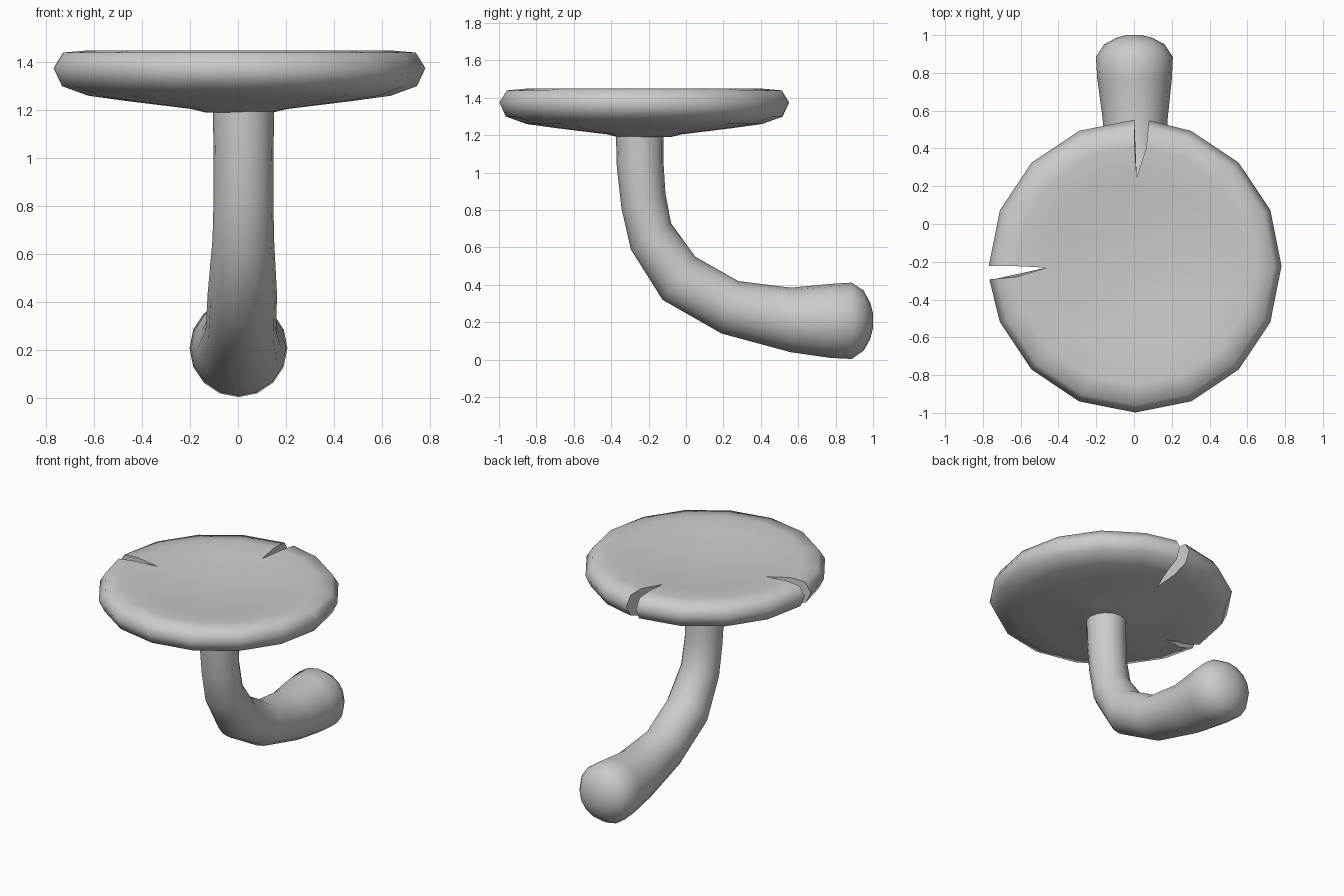
import bpy, bmesh
from math import sin, cos, radians
from mathutils import Vector

if "Cube" in bpy.data.objects:
    bpy.data.objects.remove(bpy.data.objects["Cube"])


def finish(bm, name, angle):
    bmesh.ops.remove_doubles(bm, verts=bm.verts, dist=0.0005)
    bmesh.ops.recalc_face_normals(bm, faces=bm.faces)
    mesh = bpy.data.meshes.new(name)
    bm.to_mesh(mesh)
    bm.free()
    ob = bpy.data.objects.new(name, mesh)
    bpy.context.collection.objects.link(ob)
    bpy.ops.object.select_all(action='DESELECT')
    ob.select_set(True)
    bpy.context.view_layer.objects.active = ob
    bpy.ops.object.shade_smooth_by_angle(angle=radians(angle))


def face(bm, verts):
    # Skip repeated corners so rings can meet at a pole or slit tip
    out = []
    for v in verts:
        if all((v.co - w.co).length > 0.0005 for w in out):
            out.append(v)
    if len(out) > 2:
        bm.faces.new(out)


# Cap: dished 16-sided lathe, split open at two radial slits
profile = [(0, 1.405), (0.25, 1.412), (0.47, 1.432), (0.63, 1.449), (0.735, 1.44),
           (0.775, 1.375), (0.74, 1.30), (0.63, 1.26), (0.47, 1.238), (0.2, 1.205),
           (0.14, 1.19), (0, 1.19)]
tip_r = 0.47
slits = {4: (84.6, 90.2, 89), 8: (180, 185.2, 181)}   # edge, edge, tip angles

columns = []   # (outer angle, tip angle, slit marker)
for k in range(16):
    if k in slits:
        a, b, t = slits[k]
        columns += [(a, t, 'start'), (b, t, 'end')]
    else:
        columns.append((k * 22.5, k * 22.5, None))

bm = bmesh.new()
cols = []
for outer, tip, mark in columns:
    col = []
    for r, z in profile:
        a = radians(outer if r > tip_r else tip)
        col.append(bm.verts.new((0.006 + r * cos(a), -0.223 + r * sin(a), z)))
    cols.append(col)
    if mark:   # slit wall
        bm.faces.new([v for v, p in zip(col, profile) if p[0] >= tip_r])
for i, col in enumerate(cols):
    if columns[i][2] == 'start':
        continue
    nxt = cols[(i + 1) % len(cols)]
    for j in range(len(profile) - 1):
        face(bm, [col[j], col[j + 1], nxt[j + 1], nxt[j]])
finish(bm, "mushroom_cap", 62)

# Stem: round sections given by outer and inner outline (y, z) plus x centre
sections = [(-.375, 1.22, -.12, 1.22, .023), (-.37, 1.03, -.12, 1.05, .023),
            (-.345, .81, -.11, .89, .023), (-.295, .59, -.08, .73, .022),
            (-.125, .32, .05, .55, .018), (.19, .14, .28, .42, .012),
            (.56, .04, .56, .385, .006), (.77, .01, .77, .405, .003),
            (.885, .004, .885, .412, .002), (.95, .048, .95, .37, .002),
            (.985, .11, .985, .305, .002), (1.0, .17, 1.0, .245, .002)]
bm = bmesh.new()
rings = []
for y0, z0, y1, z1, cx in sections:
    lo, hi = Vector((cx, y0, z0)), Vector((cx, y1, z1))
    mid, half = (lo + hi) / 2, (hi - lo) / 2
    side = Vector((half.length, 0, 0))
    rings.append([bm.verts.new(mid + half * cos(radians(22.5 * k)) + side * sin(radians(22.5 * k)))
                  for k in range(16)])
for a, b in zip(rings, rings[1:]):
    for k in range(16):
        n = (k + 1) % 16
        bm.faces.new([a[k], a[n], b[n], b[k]])
bm.faces.new(rings[0])
bm.faces.new(rings[-1])
finish(bm, "mushroom_stem", 62)
